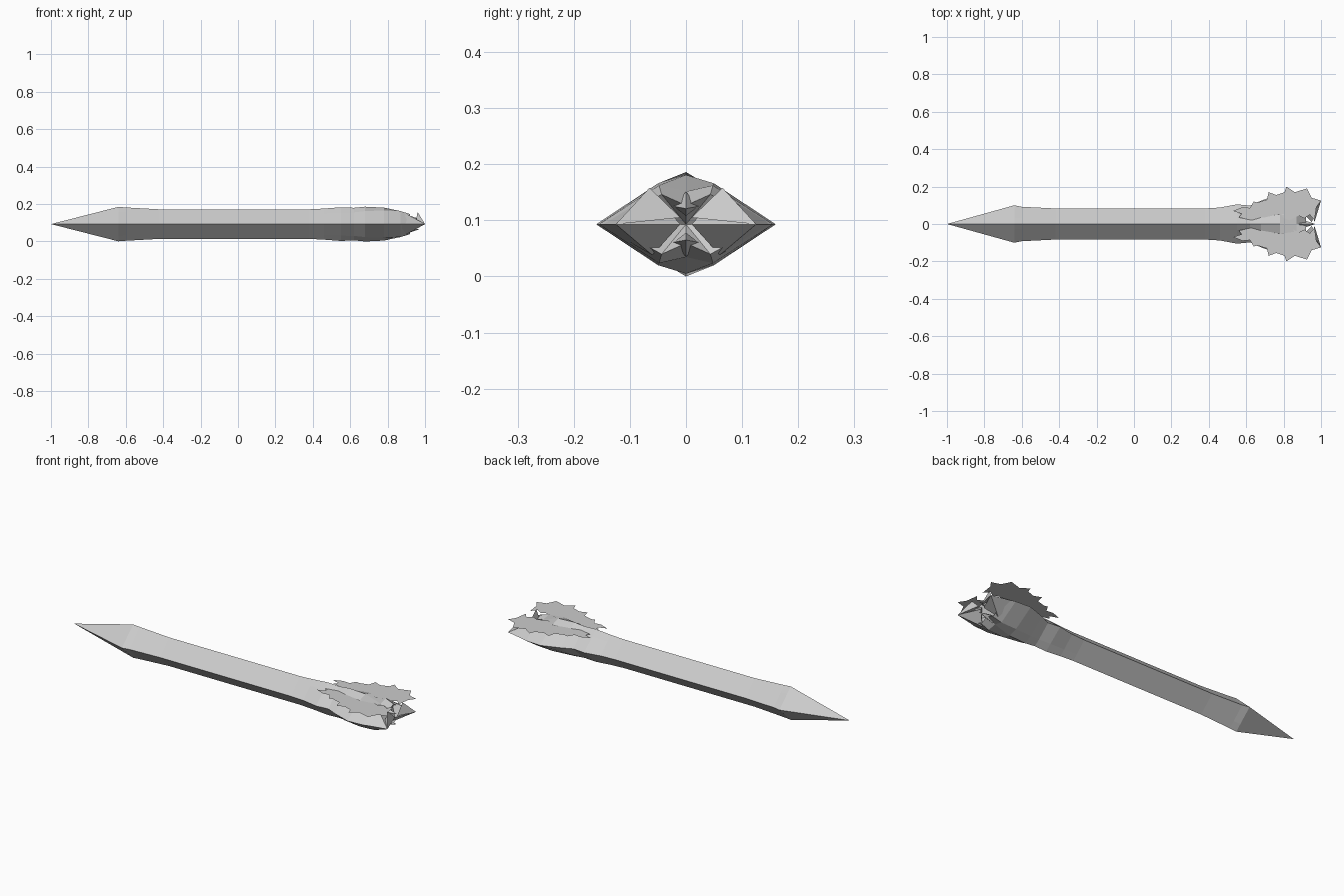
import bpy, bmesh

default = bpy.data.objects.get("Cube")
if default:
    bpy.data.objects.remove(default)

MID_Z = 0.093      # height of the side edges
PLATE_Z = 0.165    # height of the toothed plates

# One grey for the whole model
grey = bpy.data.materials.new("plain grey")
grey.use_nodes = True
colour = (0.6, 0.6, 0.6, 1)
grey.diffuse_color = colour
grey.node_tree.nodes["Principled BSDF"].inputs["Base Color"].default_value = colour


def finish(name, bm):
    """Turn a bmesh into a flat shaded object."""
    mesh = bpy.data.meshes.new(name)
    bm.to_mesh(mesh)
    bm.free()
    mesh.materials.append(grey)
    obj = bpy.data.objects.new(name, mesh)
    bpy.context.collection.objects.link(obj)
    return obj


def hull(name, points):
    """Faceted solid spanned by a few corner points."""
    bm = bmesh.new()
    verts = [bm.verts.new(p) for p in points]
    bmesh.ops.convex_hull(bm, input=verts)
    bmesh.ops.recalc_face_normals(bm, faces=bm.faces[:])
    return finish(name, bm)


def section(bm, x, width, height, bulge, ridge):
    """Eight-point diamond section; bulge lifts the points beside the ridge."""
    a, b = width * 0.31, height * bulge
    ring = [(width, 0), (a, b), (0, height * ridge), (-a, b),
            (-width, 0), (-a, -b), (0, -height * ridge), (a, -b)]
    return [bm.verts.new((x, y, MID_Z + z)) for y, z in ring]


# Body: pointed tip, diamond shaft and swollen head (x, half width, half height, bulge, ridge)
STATIONS = [
    (-0.64, 0.1, 0.092, 0.69, 1),
    (-0.6, 0.092, 0.089, 0.69, 1),
    (-0.42, 0.083, 0.079, 0.69, 1),
    (0.38, 0.083, 0.079, 0.69, 1),
    (0.46, 0.088, 0.083, 0.69, 1),
    (0.55, 0.105, 0.09, 0.69, 1),
    (0.62, 0.098, 0.087, 0.72, 1),
    (0.68, 0.125, 0.093, 0.75, 1),
    (0.78, 0.16, 0.088, 0.83, 1),
    (0.87, 0.155, 0.073, 0.95, 0.8),
    (0.92, 0.14, 0.056, 0.95, 0.6),
]
bm = bmesh.new()
rings = [section(bm, *s) for s in STATIONS]
tip = bm.verts.new((-1, 0, MID_Z))
hollow = bm.verts.new((0.86, 0, MID_Z))
for i in range(8):
    j = (i + 1) % 8
    bm.faces.new((tip, rings[0][i], rings[0][j]))
    bm.faces.new((hollow, rings[-1][j], rings[-1][i]))
    for low, high in zip(rings, rings[1:]):
        bm.faces.new((low[i], high[i], high[j], low[j]))
bmesh.ops.recalc_face_normals(bm, faces=bm.faces[:])
finish("shaft_and_head", bm)

# Toothed plate outline for one side: outer teeth, then the inner edge
OUTLINE = [
    (0.53, 0.07), (0.58, 0.09), (0.62, 0.086), (0.64, 0.12), (0.66, 0.115),
    (0.71, 0.13), (0.72, 0.17), (0.76, 0.155), (0.805, 0.17), (0.815, 0.2),
    (0.86, 0.17), (0.925, 0.19), (0.95, 0.14), (1, 0.125), (0.975, 0.09),
    (0.965, 0.02), (0.94, 0.05), (0.91, 0.03), (0.88, 0.045), (0.83, 0.02),
    (0.78, 0.04), (0.73, 0.025), (0.68, 0.035), (0.63, 0.02), (0.56, 0.035),
    (0.575, 0.055),
]

for side, word in ((1, "left"), (-1, "right")):
    # Flat plate lying over the head
    bm = bmesh.new()
    bm.faces.new([bm.verts.new((x, y * side, PLATE_Z)) for x, y in OUTLINE])
    for face in bm.faces:
        face.normal_update()
        if face.normal.z < 0:
            face.normal_flip()
    finish(word + "_toothed_plate", bm)

    # Claw at the end of the head
    claw_tip = (1, 0.125 * side, MID_Z)
    hull(word + "_claw", [
        claw_tip,
        (0.86, 0.155 * side, MID_Z),
        (0.9, 0.06 * side, MID_Z + 0.055),
        (0.9, 0.06 * side, MID_Z - 0.055),
        (0.95, 0.01 * side, MID_Z),
    ])

    # Thin upright fin on the claw
    hull(word + "_fin", [
        claw_tip,
        (0.96, 0.065 * side, 0.158),
        (0.965, 0.01 * side, 0.105),
        (0.95, 0.08 * side, 0.1),
    ])

# Small beaks in the hollow between the claws
for way, word in ((1, "upper"), (-1, "lower")):
    hull(word + "_beak", [
        (0.97, 0, MID_Z + 0.028 * way),
        (0.88, 0, MID_Z + 0.058 * way),
        (0.9, 0.022, MID_Z + 0.032 * way),
        (0.9, -0.022, MID_Z + 0.032 * way),
        (0.9, 0, MID_Z + 0.015 * way),
    ])
